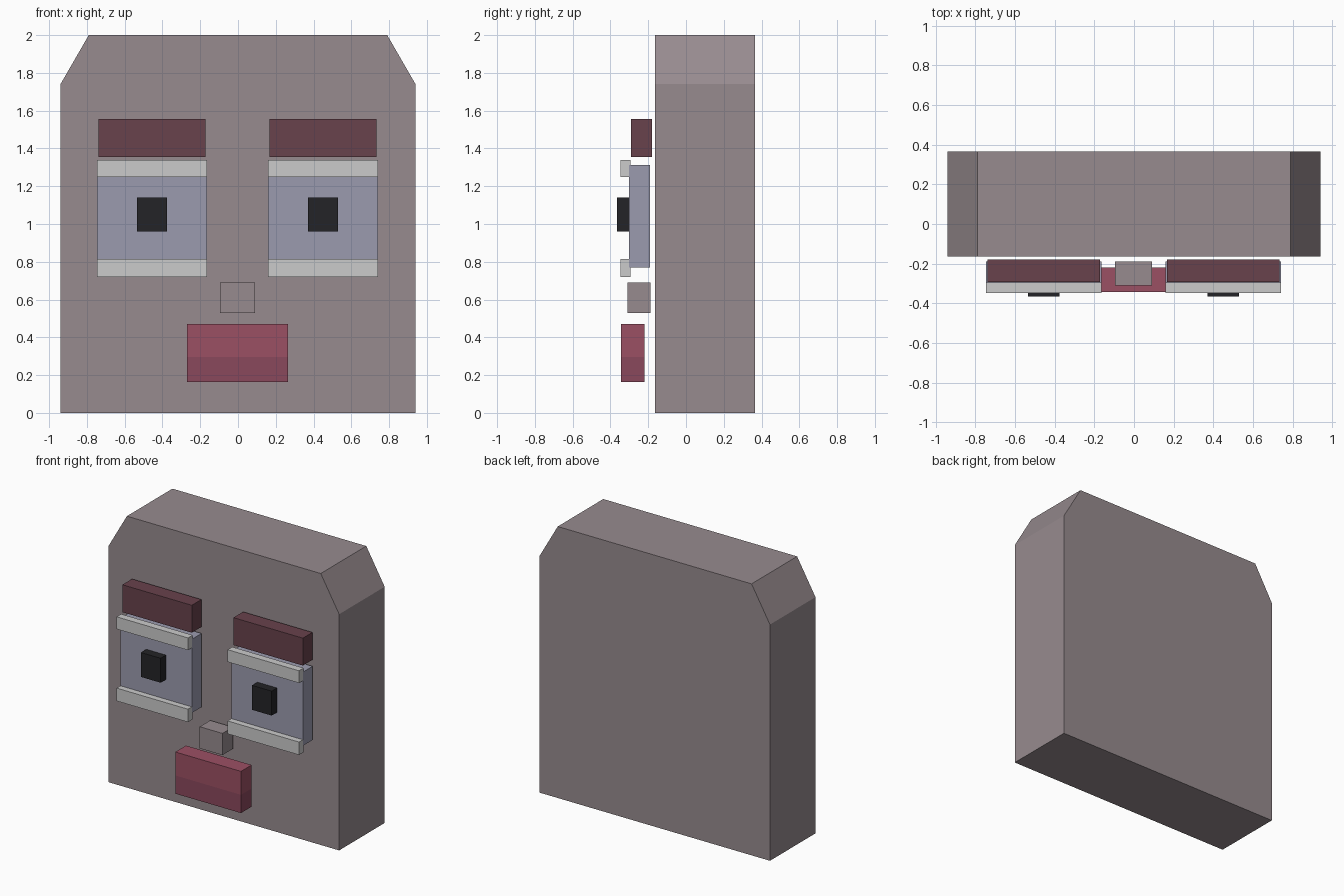
import bpy
import bmesh

if "Cube" in bpy.data.objects:
    bpy.data.objects.remove(bpy.data.objects["Cube"])


def material(name, rgb):
    mat = bpy.data.materials.new(name)
    mat.diffuse_color = (*rgb, 1.0)
    mat.use_nodes = True
    mat.node_tree.nodes["Principled BSDF"].inputs["Base Color"].default_value = mat.diffuse_color
    return mat


def finish(name, bm, mats):
    bmesh.ops.recalc_face_normals(bm, faces=bm.faces)
    mesh = bpy.data.meshes.new(name)
    bm.to_mesh(mesh)
    bm.free()
    for mat in mats:
        mesh.materials.append(mat)
    obj = bpy.data.objects.new(name, mesh)
    bpy.context.collection.objects.link(obj)
    return obj


def box_mesh(x, y, z):
    bm = bmesh.new()
    bmesh.ops.create_cube(bm, size=1)
    for v in bm.verts:
        v.co = [(r[0] + r[1]) / 2 + c * (r[1] - r[0]) for r, c in zip((x, y, z), v.co)]
    return bm


def box(name, x, y, z, *mats):
    return finish(name, box_mesh(x, y, z), mats)


skin = material("skin", (0.31, 0.26, 0.275))
white = material("eye_white", (0.33, 0.33, 0.43))
black = material("pupil_black", (0.017, 0.017, 0.02))
brown = material("brow_brown", (0.138, 0.054, 0.072))
lip_light = material("upper_lip_red", (0.33, 0.08, 0.127))
lip_dark = material("lower_lip_red", (0.254, 0.065, 0.107))

# Head: slab with clipped top corners
profile = [(-0.94, 0), (0.94, 0), (0.94, 1.74), (0.79, 2), (-0.79, 2), (-0.94, 1.74)]
bm = bmesh.new()
face = bm.faces.new([bm.verts.new((x, -0.165, z)) for x, z in profile])
extruded = bmesh.ops.extrude_face_region(bm, geom=[face], use_keep_orig=True)
bmesh.ops.translate(bm, vec=(0, 0.53, 0),
                    verts=[g for g in extruded["geom"] if isinstance(g, bmesh.types.BMVert)])
finish("head", bm, [skin])

# Eyes, eyelids, pupils and brows on both sides
for side, cx in (("left", -0.455), ("right", 0.45)):
    wide = (cx - 0.291, cx + 0.291)
    box(f"eye_{side}", wide, (-0.303, -0.19), (0.77, 1.313), white)
    box(f"upper_eyelid_{side}", wide, (-0.348, -0.294), (1.25, 1.34))
    box(f"lower_eyelid_{side}", wide, (-0.348, -0.294), (0.72, 0.815))
    box(f"pupil_{side}", (cx - 0.08, cx + 0.08), (-0.365, -0.303), (0.96, 1.14), black)
    box(f"brow_{side}", (cx - 0.283, cx + 0.283), (-0.292, -0.18), (1.355, 1.557), brown)

# Nose
box("nose", (-0.095, 0.09), (-0.31, -0.188), (0.53, 0.69), skin)

# Mouth: one block split into upper and lower lip colours
bm = box_mesh((-0.27, 0.265), (-0.344, -0.22), (0.163, 0.47))
bmesh.ops.bisect_plane(bm, geom=bm.verts[:] + bm.edges[:] + bm.faces[:],
                       plane_co=(0, 0, 0.297), plane_no=(0, 0, 1))
for f in bm.faces:
    f.material_index = int(f.calc_center_median().z < 0.297)
finish("mouth", bm, [lip_light, lip_dark])
